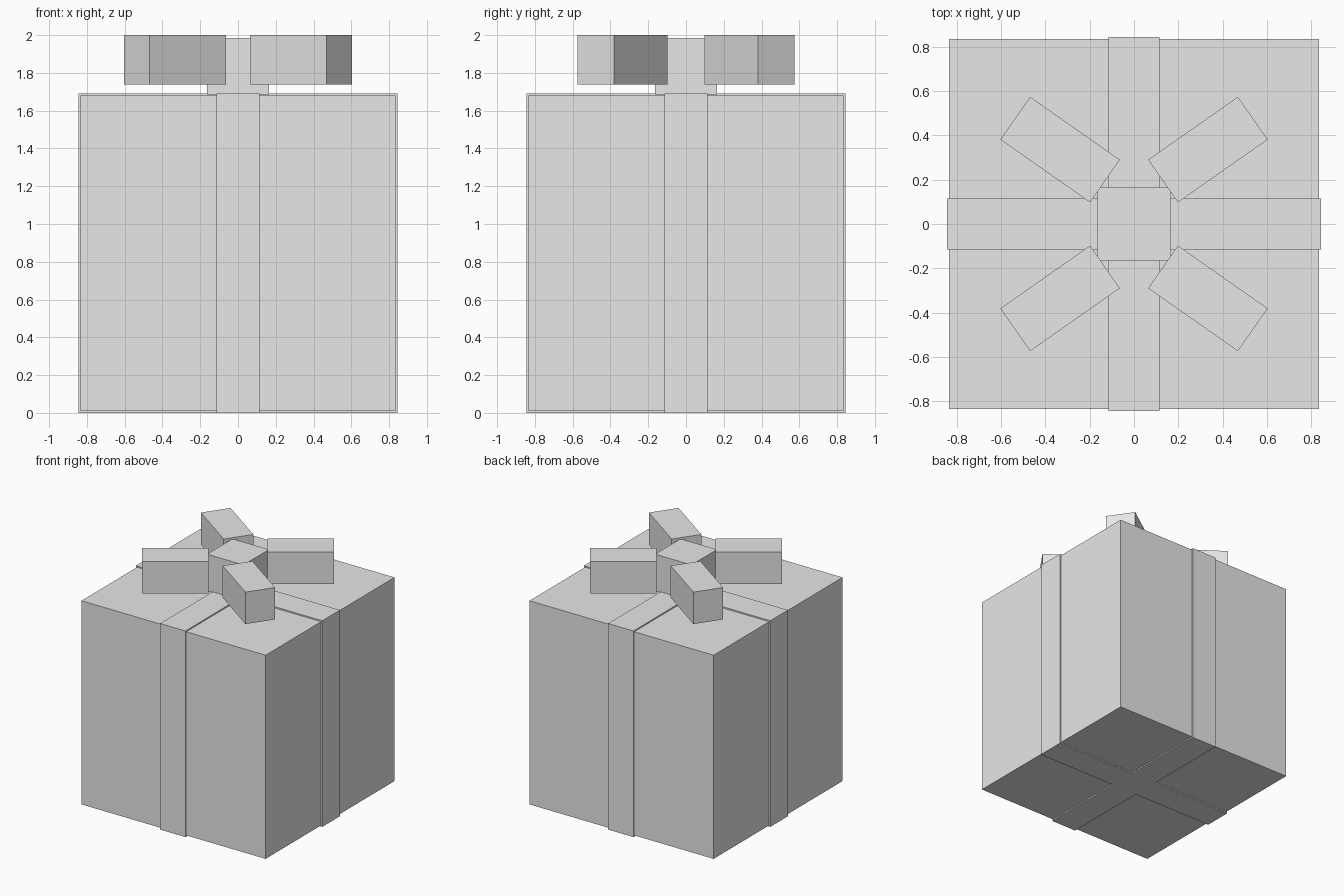
import bpy
from math import radians
from mathutils import Matrix

default = bpy.data.objects.get("Cube")
if default:
    bpy.data.objects.remove(default, do_unlink=True)

# One plain grey for the whole gift
grey = bpy.data.materials.new("plain_grey")
grey.use_nodes = True
colour = (0.8, 0.8, 0.8, 1)
grey.diffuse_color = colour
grey.node_tree.nodes["Principled BSDF"].inputs["Base Color"].default_value = colour


def block(name, size, x=0, y=0, bottom=0, turn=0):
    """Box of the given size, resting on height bottom, turned about z."""
    bpy.ops.mesh.primitive_cube_add(size=1)
    ob = bpy.context.object
    ob.name = ob.data.name = name
    place = Matrix.Translation((x, y, bottom + size[2] / 2))
    spin = Matrix.Rotation(radians(turn), 4, "Z")
    ob.data.transform(place @ spin @ Matrix.Diagonal((*size, 1)))
    ob.data.materials.append(grey)
    return ob


# Gift box
BOX, RIBBON, PROUD = 1.67, 0.23, 0.01
OUTER = BOX + 2 * PROUD
block("gift_box", (BOX, BOX, BOX), bottom=PROUD)

# Crossed ribbons wrapped all round the box
block("ribbon_front_to_back", (RIBBON, OUTER, OUTER))
block("ribbon_side_to_side", (OUTER, RIBBON, OUTER))

# Bow: square knot with four splayed loops
block("bow_knot", (0.33, 0.33, 0.3), bottom=1.685)
for side, sx in (("left", 1), ("right", -1)):
    for end, sy in (("back", 1), ("front", -1)):
        block(f"bow_loop_{end}_{side}", (0.495, 0.235, 0.262),
              x=sx * 0.334, y=sy * 0.336, bottom=1.738, turn=sx * sy * 35)
